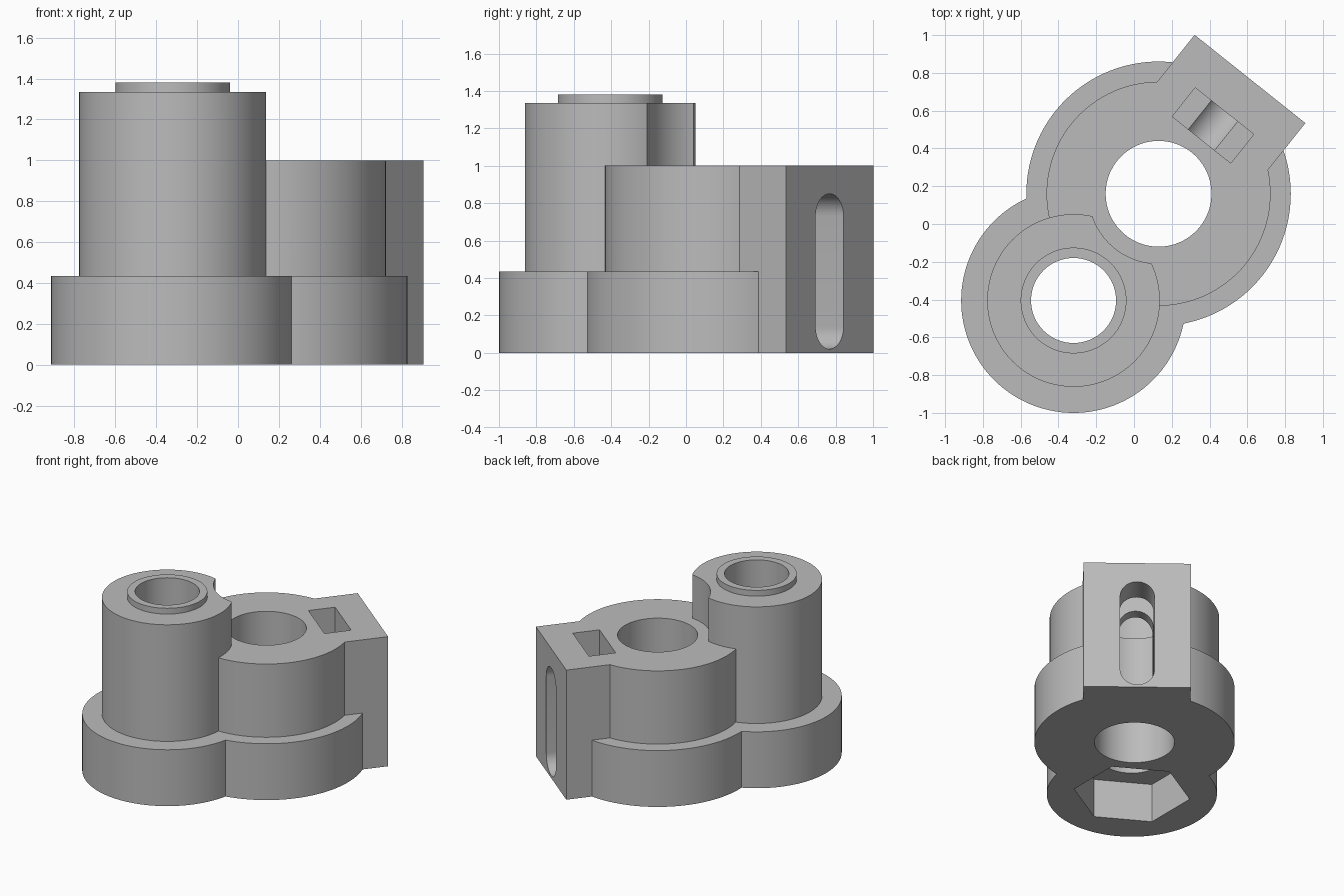
import bpy, bmesh, math
from mathutils import Matrix, Vector

if "Cube" in bpy.data.objects:
    bpy.data.objects.remove(bpy.data.objects["Cube"], do_unlink=True)

grey = bpy.data.materials.new("light grey")
grey.use_nodes = True
colour = (0.5, 0.5, 0.5, 1)
grey.diffuse_color = colour
grey.node_tree.nodes["Principled BSDF"].inputs["Base Color"].default_value = colour

# Centres of the two posts, and the direction the clamp block points
TALL = Vector((-0.32, -0.405, 0))
SHORT = Vector((0.13, 0.16, 0))
ANGLE = math.atan2(SHORT.y - TALL.y, SHORT.x - TALL.x)
CLAMP = Matrix.Translation(SHORT) @ Matrix.Rotation(ANGLE, 4, 'Z')
# Turns an extrusion so its profile stands upright and it runs along the clamp
ALONG = CLAMP @ Matrix(((0, 0, 1, 0), (1, 0, 0, 0), (0, 1, 0, 0), (0, 0, 0, 1)))


def prism(name, profile, low, high, matrix):
    """Extrude a closed outline from low to high."""
    bm = bmesh.new()
    face = bm.faces.new([bm.verts.new((x, y, low)) for x, y in profile])
    grown = bmesh.ops.extrude_face_region(bm, geom=[face])["geom"]
    top = [g for g in grown if isinstance(g, bmesh.types.BMVert)]
    bmesh.ops.translate(bm, verts=top, vec=(0, 0, high - low))
    bmesh.ops.transform(bm, matrix=matrix, verts=bm.verts)
    bmesh.ops.recalc_face_normals(bm, faces=bm.faces)
    mesh = bpy.data.meshes.new(name)
    bm.to_mesh(mesh)
    bm.free()
    mesh.materials.append(grey)
    obj = bpy.data.objects.new(name, mesh)
    bpy.context.collection.objects.link(obj)
    return obj


def arc(radius, start, sweep, steps, centre_y=0):
    angles = [start + sweep * i / steps for i in range(steps + 1)]
    return [(radius * math.cos(a), centre_y + radius * math.sin(a)) for a in angles]


def cylinder(name, centre, radius, low, high, sides=120, turn=0):
    outline = arc(radius, turn, math.tau, sides)[:-1]
    return prism(name, outline, low, high, Matrix.Translation(centre))


def box(name, x0, x1, half, low, high):
    outline = [(x0, -half), (x1, -half), (x1, half), (x0, half)]
    return prism(name, outline, low, high, CLAMP)


# Solid parts: stepped posts and clamp block
body = cylinder("bracket_body", TALL, 0.595, 0, 0.435)
solids = [
    cylinder("short_base", SHORT, 0.70, 0, 0.435),
    cylinder("tall_post", TALL, 0.457, 0, 1.335),
    cylinder("short_post", SHORT, 0.593, 0, 1.0),
    cylinder("tall_lip", TALL, 0.28, 1.2, 1.38),
    box("clamp_block", 0, 0.777, 0.375, 0, 1.0),
]

# Cutters: clearance, bores, hexagonal pocket, nut pocket and screw slot
slot = arc(0.12, 0, math.pi, 24, 0.73) + arc(0.12, math.pi, math.pi, 24, 0.14)
cutters = [
    cylinder("clearance_cut", SHORT, 0.37, 1.0, 1.6),
    cylinder("short_bore", SHORT, 0.28, -0.1, 1.6),
    cylinder("tall_bore", TALL, 0.225, -0.1, 1.6),
    cylinder("hex_pocket", TALL, 0.41, -0.1, 0.30, 6, math.pi / 6),
    box("nut_pocket", 0.365, 0.56, 0.198, 0.06, 1.1),
    prism("screw_slot", slot, 0.1, 0.9, ALONG),
]

# Combine everything into one solid
bpy.ops.object.select_all(action='DESELECT')
body.select_set(True)
bpy.context.view_layer.objects.active = body
for operation, parts in (('UNION', solids), ('DIFFERENCE', cutters)):
    for part in parts:
        part.hide_render = True
        mod = body.modifiers.new(part.name, 'BOOLEAN')
        mod.operation = operation
        mod.solver = 'EXACT'
        mod.object = part
        bpy.ops.object.modifier_apply(modifier=mod.name)
        bpy.data.objects.remove(part, do_unlink=True)

bpy.ops.object.shade_smooth_by_angle(angle=math.radians(25))
